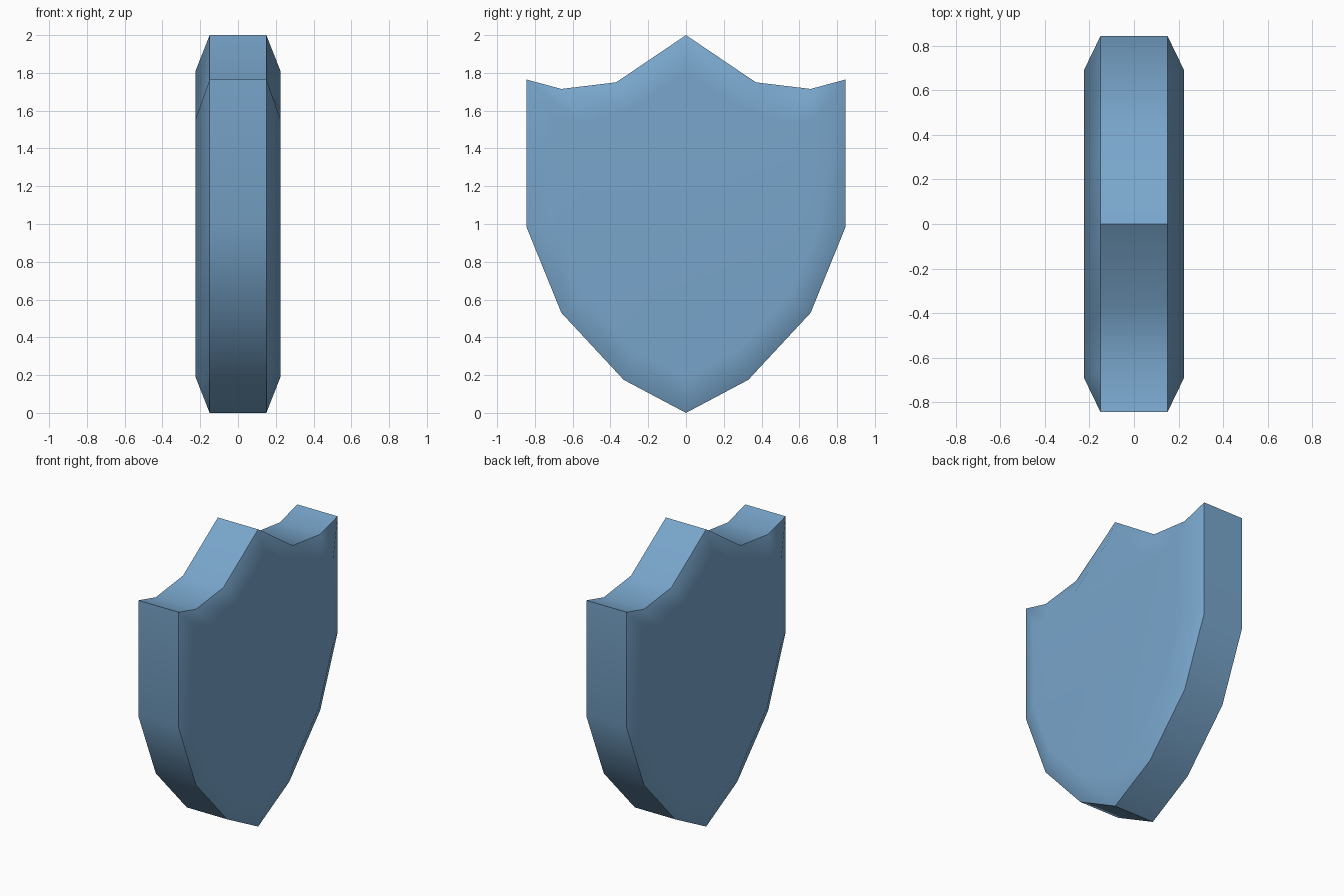
import bpy, bmesh, math

if "Cube" in bpy.data.objects:
    bpy.data.objects.remove(bpy.data.objects["Cube"])

# half outlines (y, z) from the top point round to the bottom tip
RIM = [(0, 2.0), (0.37, 1.75), (0.66, 1.715), (0.845, 1.765),
       (0.845, 0.985), (0.66, 0.53), (0.33, 0.175), (0, 0.0)]
FACE = [(0, 1.81), (0.30, 1.61), (0.54, 1.53), (0.69, 1.555),
        (0.69, 0.985), (0.54, 0.615), (0.268, 0.33), (0, 0.19)]


def mirrored(half):
    return half + [(-y, z) for y, z in half[-2:0:-1]]


# four rings across the thickness, bridged and capped
bm = bmesh.new()
rings = [[bm.verts.new((x, y, z)) for y, z in mirrored(half)]
         for x, half in ((-0.225, FACE), (-0.15, RIM), (0.15, RIM), (0.225, FACE))]
n = len(rings[0])
for a, b in zip(rings, rings[1:]):
    for i in range(n):
        j = (i + 1) % n
        bm.faces.new((a[i], a[j], b[j], b[i]))
bm.faces.new(rings[0])
bm.faces.new(rings[-1])
bmesh.ops.recalc_face_normals(bm, faces=bm.faces[:])

mesh = bpy.data.meshes.new("shield")
bm.to_mesh(mesh)
bm.free()
shield = bpy.data.objects.new("shield", mesh)
bpy.context.collection.objects.link(shield)

# single flat colour
blue = bpy.data.materials.new("steel blue")
blue.diffuse_color = (0.19, 0.38, 0.60, 1)
blue.use_nodes = True
blue.node_tree.nodes["Principled BSDF"].inputs["Base Color"].default_value = blue.diffuse_color
mesh.materials.append(blue)

# smooth bevel bands, flat faces, sharp rim
bpy.context.view_layer.objects.active = shield
shield.select_set(True)
bpy.ops.object.shade_smooth_by_angle(angle=math.radians(40))
weighted = shield.modifiers.new("weighted_normals", 'WEIGHTED_NORMAL')
weighted.keep_sharp = True
